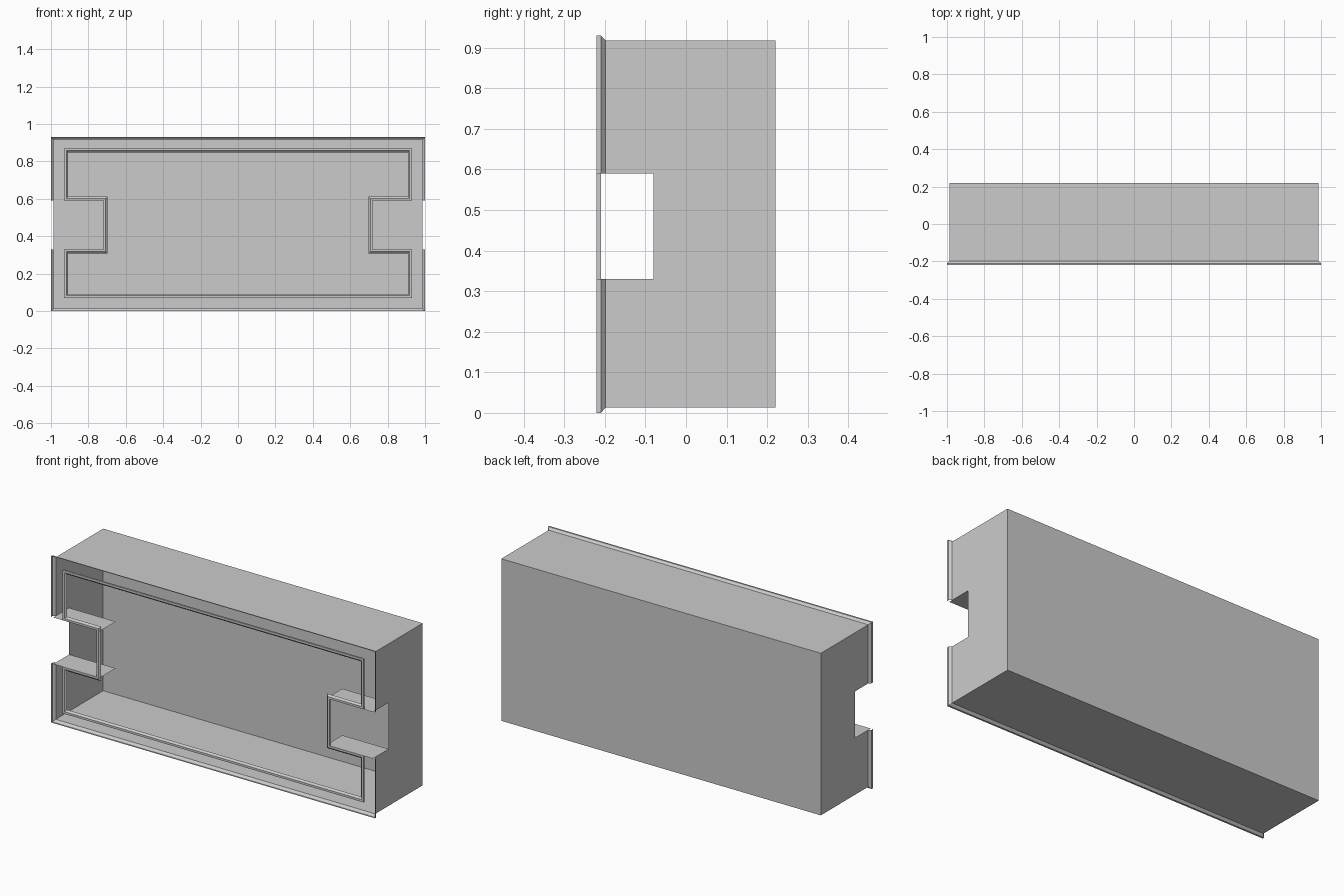
import bpy, bmesh

if "Cube" in bpy.data.objects:
    bpy.data.objects.remove(bpy.data.objects["Cube"])

NOTCH_LOW, NOTCH_HIGH = 0.33, 0.59   # height range of the side notches
NOTCH_BACK, NOTCH_IN = -0.08, 0.70   # how far the notches reach back and inward


def make_object(name, bm, recalc=True):
    if recalc:
        bmesh.ops.recalc_face_normals(bm, faces=bm.faces)
    mesh = bpy.data.meshes.new(name)
    bm.to_mesh(mesh)
    bm.free()
    obj = bpy.data.objects.new(name, mesh)
    bpy.context.collection.objects.link(obj)
    return obj


def add_loop(bm, points, y):
    return [bm.verts.new((x, y, z)) for x, z in points]


def bridge(bm, a, b, skip=()):
    n = len(a)
    for i in range(n):
        if i not in skip:
            j = (i + 1) % n
            bm.faces.new((a[i], a[j], b[j], b[i]))


# Open-fronted shell with a flared front lip and a notch in each side wall
def shell_outline(w, low, high):
    return [(-w, low), (w, low), (w, NOTCH_LOW), (w, NOTCH_HIGH),
            (w, high), (-w, high), (-w, NOTCH_HIGH), (-w, NOTCH_LOW)]


bm = bmesh.new()
levels = [(-0.22, 1.0, 0.0, 0.93), (-0.21, 1.0, 0.0, 0.93),
          (-0.198, 0.987, 0.013, 0.918), (NOTCH_BACK, 0.987, 0.013, 0.918),
          (0.22, 0.987, 0.013, 0.918)]
loops = [add_loop(bm, shell_outline(w, lo, hi), y) for y, w, lo, hi in levels]
for k in range(4):
    bridge(bm, loops[k], loops[k + 1], skip=(2, 6) if k < 3 else ())
bm.faces.new(loops[-1])
make_object("box_shell", bm)

# Ledges closing the top and bottom of each notch
bm = bmesh.new()
for side in (-1, 1):
    for z, up in ((NOTCH_LOW, True), (NOTCH_HIGH, False)):
        quad = [(NOTCH_IN, -0.22), (0.987, -0.22),
                (0.987, NOTCH_BACK), (NOTCH_IN, NOTCH_BACK)]
        face = bm.faces.new([bm.verts.new((side * x, y, z)) for x, y in quad])
        face.normal_update()
        if (face.normal.z > 0) != up:
            face.normal_flip()
make_object("notch_ledges", bm, recalc=False)


# Slim moulding around the front opening, stepping in around the notches
def trim_outline(d):
    w, n = 0.93 - d, 0.72 - d
    lo, hi = 0.07 + d, 0.87 - d
    nl, nh = NOTCH_LOW - d, NOTCH_HIGH + d
    right = [(w, lo), (w, nl), (n, nl), (n, nh), (w, nh), (w, hi)]
    return right + [(-x, z) for x, z in reversed(right)]


bm = bmesh.new()
profile = [(0.0, -0.21), (0.0, -0.22), (0.012, -0.22), (0.022, -0.21)]
loops = [add_loop(bm, trim_outline(d), y) for d, y in profile]
for a, b in zip(loops, loops[1:]):
    bridge(bm, a, b)
make_object("front_trim", bm)
